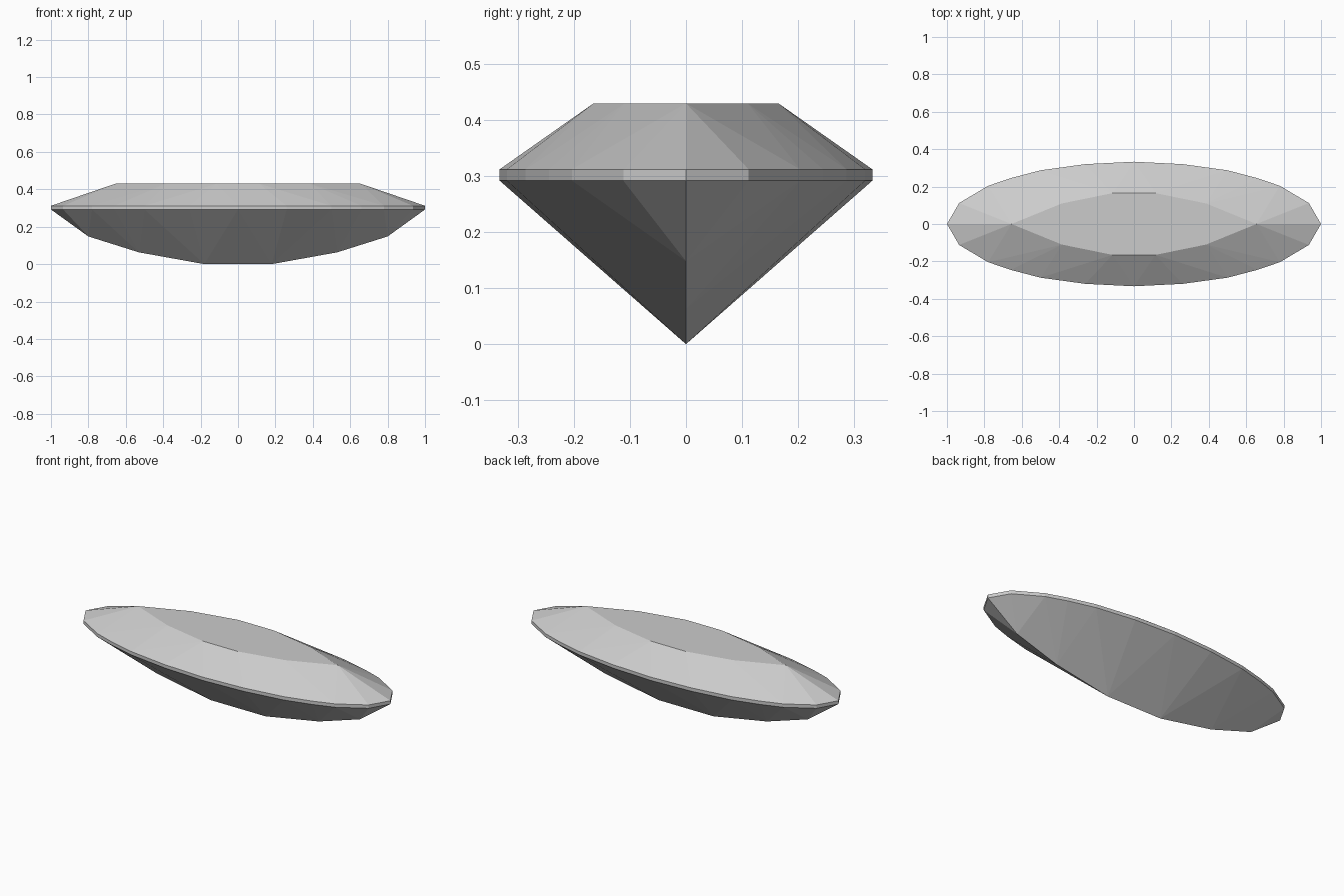
import bpy
import bmesh
import math

if "Cube" in bpy.data.objects:
    bpy.data.objects.remove(bpy.data.objects["Cube"], do_unlink=True)

# One quarter of each outline, from the tip round to the middle
TABLE = [(0.655, 0), (0.385, 0.11), (0.115, 0.165)]
GIRDLE = [(1, 0), (0.935, 0.112), (0.78, 0.204), (0.66, 0.245),
          (0.5, 0.287), (0.26, 0.32), (0, 0.333)]
KEEL = [(0.8, 0.148), (0.53, 0.063), (0.18, 0)]   # x, z


def mirrored(outline, z):
    """Full ring of points from one quarter, without repeats."""
    return {(sx * x, sy * y, z) for x, y in outline for sx in (1, -1) for sy in (1, -1)}


# Stone colour
mat = bpy.data.materials.new("pale_grey_stone")
mat.use_nodes = True
grey = (0.6, 0.6, 0.6, 1)
mat.diffuse_color = grey
mat.node_tree.nodes["Principled BSDF"].inputs["Base Color"].default_value = grey

# Table, girdle band and keel wrapped by flat facets
points = mirrored(TABLE, 0.43) | mirrored(GIRDLE, 0.312) | mirrored(GIRDLE, 0.292)
points |= {(s * x, 0, z) for x, z in KEEL for s in (1, -1)}

bm = bmesh.new()
for p in sorted(points):
    bm.verts.new(p)
bmesh.ops.convex_hull(bm, input=bm.verts[:])
bmesh.ops.dissolve_limit(bm, angle_limit=math.radians(0.2), verts=bm.verts[:], edges=bm.edges[:])
bmesh.ops.recalc_face_normals(bm, faces=bm.faces[:])

mesh = bpy.data.meshes.new("cut_gemstone")
bm.to_mesh(mesh)
bm.free()
mesh.materials.append(mat)
gem = bpy.data.objects.new("cut_gemstone", mesh)
bpy.context.collection.objects.link(gem)
